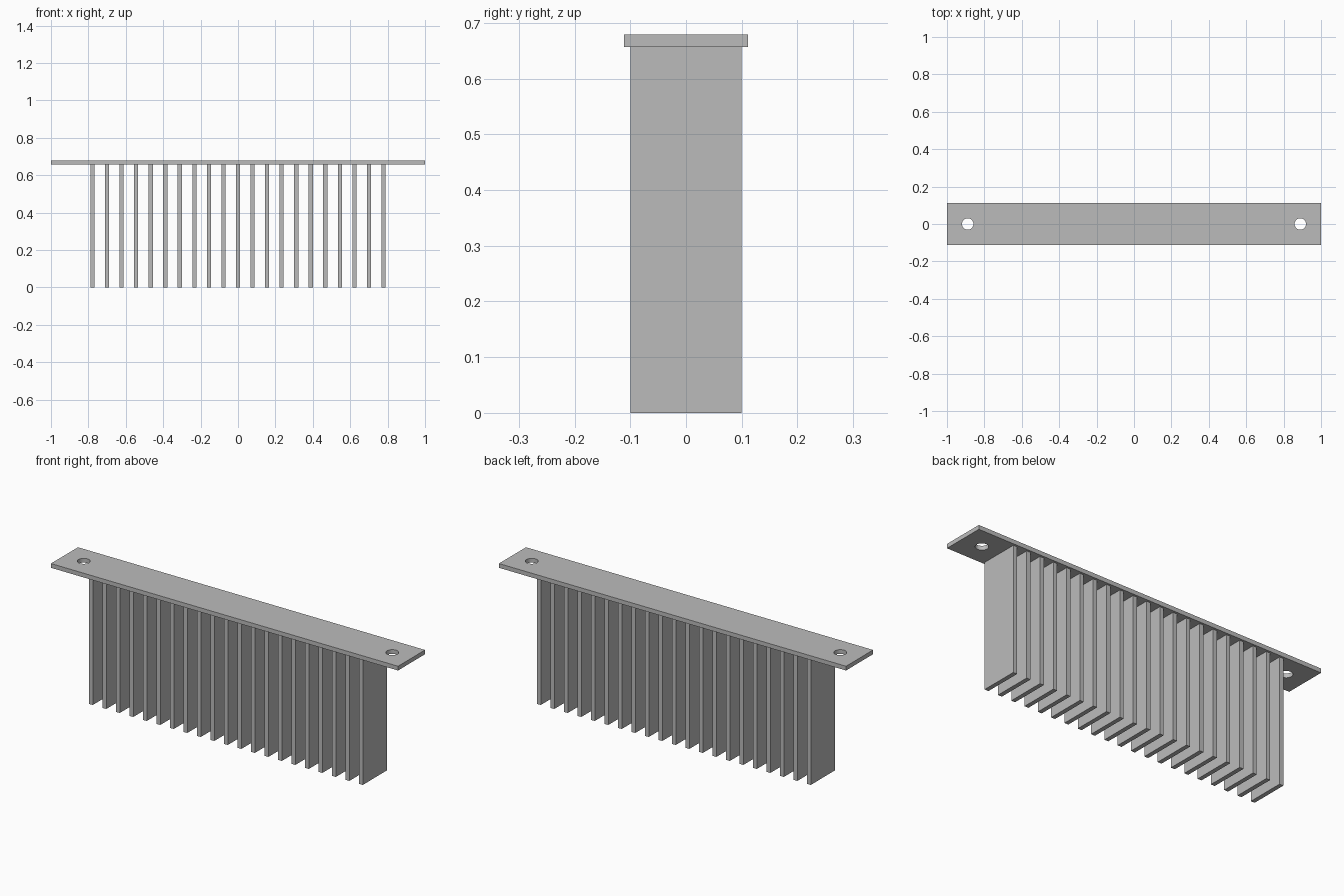
import bpy

if "Cube" in bpy.data.objects:
    bpy.data.objects.remove(bpy.data.objects["Cube"])

# Dimensions
FIN_COUNT = 21
FIN_PITCH = 0.0778
FIN_SIZE = (0.0222, 0.2, 0.6567)
PLATE_SIZE = (2.0, 0.2222, 0.0222)
HOLE_X = 0.889
HOLE_RADIUS = 0.0305

grey = bpy.data.materials.new("aluminium grey")
grey.diffuse_color = (0.5, 0.5, 0.5, 1)
grey.use_nodes = True
grey.node_tree.nodes["Principled BSDF"].inputs["Base Color"].default_value = grey.diffuse_color


def box(name, size, x, z_bottom):
    bpy.ops.mesh.primitive_cube_add(size=1, location=(x, 0, z_bottom + size[2] / 2))
    ob = bpy.context.object
    ob.name = name
    ob.scale = size
    bpy.ops.object.transform_apply(location=False, rotation=False, scale=True)
    ob.data.materials.append(grey)
    return ob


# Mounting plate on top
plate = box("mounting_plate", PLATE_SIZE, 0, FIN_SIZE[2])

# Screw holes at both ends
for side, label in ((-1, "left"), (1, "right")):
    bpy.ops.mesh.primitive_cylinder_add(vertices=48, radius=HOLE_RADIUS, depth=0.2,
                                        location=(side * HOLE_X, 0, plate.location.z))
    cutter = bpy.context.object
    cutter.name = label + "_hole_cutter"
    cutter.data.materials.append(grey)
    cutter.hide_render = True
    cutter.display_type = 'WIRE'
    mod = plate.modifiers.new(label + " screw hole", 'BOOLEAN')
    mod.operation = 'DIFFERENCE'
    mod.solver = 'EXACT'
    mod.object = cutter

# Row of hanging fins
for i in range(FIN_COUNT):
    box(f"fin_{i + 1:02d}", FIN_SIZE, (i - (FIN_COUNT - 1) / 2) * FIN_PITCH, 0)
